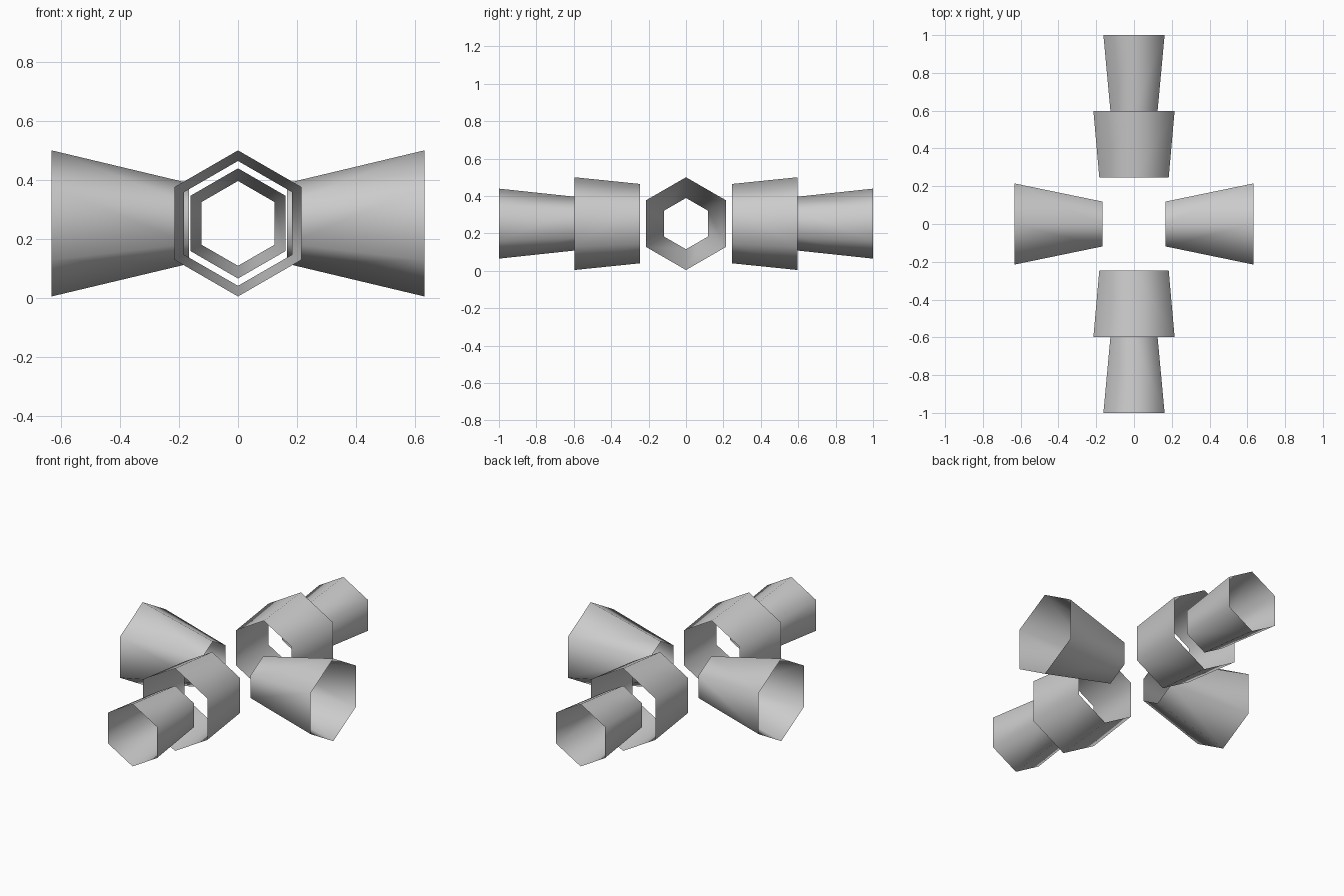
import bpy
import bmesh
from math import sin, cos, pi

if "Cube" in bpy.data.objects:
    bpy.data.objects.remove(bpy.data.objects["Cube"])

CENTRE_Z = 0.2525


def hex_tube(name, axis, sign, near, far, r_near, r_far):
    """Open-ended six-sided flared tube along +/- x or y, points up and down."""
    bm = bmesh.new()
    rings = []
    for dist, r in ((near, r_near), (far, r_far)):
        ring = []
        for i in range(6):
            a = i * pi / 3
            side, z = r * sin(a), CENTRE_Z + r * cos(a)
            co = (sign * dist, side, z) if axis == "x" else (side, sign * dist, z)
            ring.append(bm.verts.new(co))
        rings.append(ring)
    for i in range(6):
        j = (i + 1) % 6
        f = bm.faces.new((rings[0][i], rings[0][j], rings[1][j], rings[1][i]))
        f.smooth = True
        # Make the face point away from the tube axis
        f.normal_update()
        c = f.calc_center_median()
        side = c.y if axis == "x" else c.x
        n_side = f.normal.y if axis == "x" else f.normal.x
        if side * n_side + (c.z - CENTRE_Z) * f.normal.z < 0:
            f.normal_flip()
    mesh = bpy.data.meshes.new(name)
    bm.to_mesh(mesh)
    bm.free()
    obj = bpy.data.objects.new(name, mesh)
    bpy.context.collection.objects.link(obj)
    return obj


# Flared side nozzles
for side, s in (("left", -1), ("right", 1)):
    hex_tube(f"{side}_nozzle", "x", s, 0.167, 0.633, 0.137, 0.248)

# Wide sleeves with a narrower tube beyond, front and back
for side, s in (("front", -1), ("back", 1)):
    hex_tube(f"{side}_sleeve", "y", s, 0.245, 0.597, 0.212, 0.248)
    hex_tube(f"{side}_tube", "y", s, 0.597, 1.0, 0.144, 0.187)
